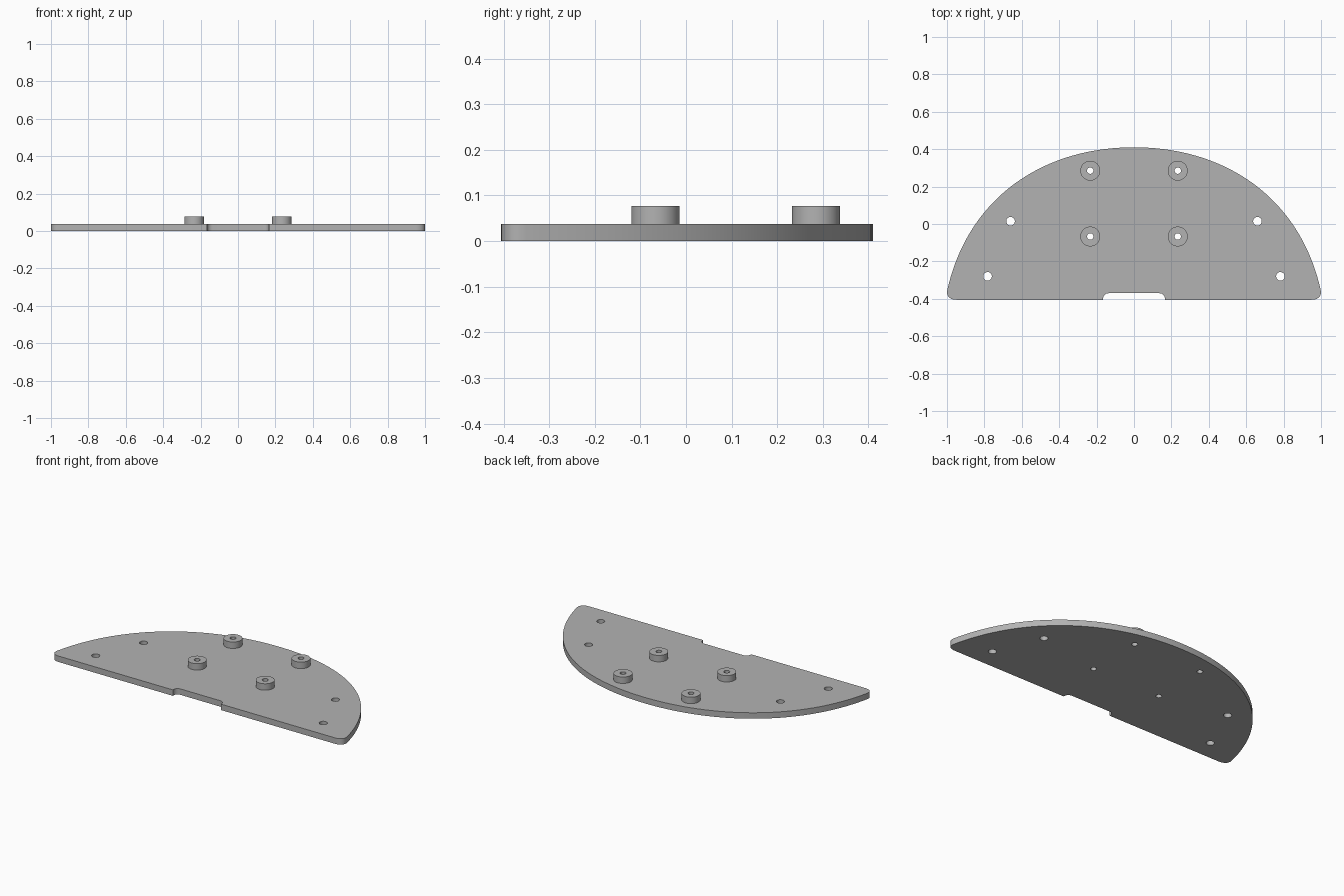
import bpy
from math import cos, sin, pi, radians
from mathutils import Vector
from mathutils.geometry import interpolate_bezier

cube = bpy.data.objects.get("Cube")
if cube:
    bpy.data.objects.remove(cube)

PLATE_TOP, BOSS_TOP = 0.037, 0.077
BOSSES = [(s * 0.234, y) for s in (-1, 1) for y in (0.285, -0.067)]
SCREW_HOLES = [(s * x, y) for s in (-1, 1) for x, y in ((0.66, 0.015), (0.783, -0.28))]
BORE = 0.017

grey = bpy.data.materials.new("Grey")
grey.use_nodes = True
grey.diffuse_color = (0.45, 0.45, 0.45, 1)
grey.node_tree.nodes["Principled BSDF"].inputs["Base Color"].default_value = grey.diffuse_color


def circle(cx, cy, r, n=40):
    return [(cx + r * cos(2 * pi * i / n), cy + r * sin(2 * pi * i / n)) for i in range(n)]


def bezier(a, b, c, d, n):
    points = interpolate_bezier(*(Vector((*p, 0)) for p in (a, b, c, d)), n)
    return [(p.x, p.y) for p in points]


def extruded(name, loops, z0, z1):
    """Solid from an outer loop and any hole loops."""
    curve = bpy.data.curves.new(name, "CURVE")
    curve.dimensions, curve.fill_mode = "2D", "BOTH"
    curve.extrude = (z1 - z0) / 2
    for loop in loops:
        spline = curve.splines.new("POLY")
        spline.points.add(len(loop) - 1)
        for point, (x, y) in zip(spline.points, loop):
            point.co = (x, y, 0, 1)
        spline.use_cyclic_u = True
    curve.materials.append(grey)
    obj = bpy.data.objects.new(name, curve)
    bpy.context.collection.objects.link(obj)
    obj.location.z = (z0 + z1) / 2
    bpy.ops.object.select_all(action="DESELECT")
    obj.select_set(True)
    bpy.context.view_layer.objects.active = obj
    bpy.ops.object.convert(target="MESH")
    # Join the caps to the walls
    bpy.ops.object.mode_set(mode="EDIT")
    bpy.ops.mesh.select_all(action="SELECT")
    bpy.ops.mesh.remove_doubles(threshold=0.0001)
    bpy.ops.mesh.normals_make_consistent(inside=False)
    bpy.ops.object.mode_set(mode="OBJECT")
    bpy.ops.object.shade_smooth_by_angle(angle=radians(30))


# Right half of the outline: domed back, rounded corner, shallow notch
half = bezier((0, 0.41), (0.5, 0.41), (0.89, 0.13), (0.998, -0.352), 40)
half += bezier((0.998, -0.352), (1.006, -0.385), (0.985, -0.405), (0.95, -0.405), 10)[1:]
half += [(0.165, -0.405), (0.165, -0.398)]
half += bezier((0.165, -0.398), (0.165, -0.382), (0.152, -0.37), (0.135, -0.37), 8)[1:]
outline = half + [(-x, y) for x, y in reversed(half[1:])]

holes = [circle(x, y, 0.023) for x, y in SCREW_HOLES]
bores = [circle(x, y, BORE) for x, y in BOSSES]
extruded("base_plate", [outline] + holes + bores, 0, PLATE_TOP)

# Standoff bosses
for i, (x, y) in enumerate(BOSSES, 1):
    extruded(f"standoff_{i}", [circle(x, y, 0.053), circle(x, y, BORE)], PLATE_TOP, BOSS_TOP)
